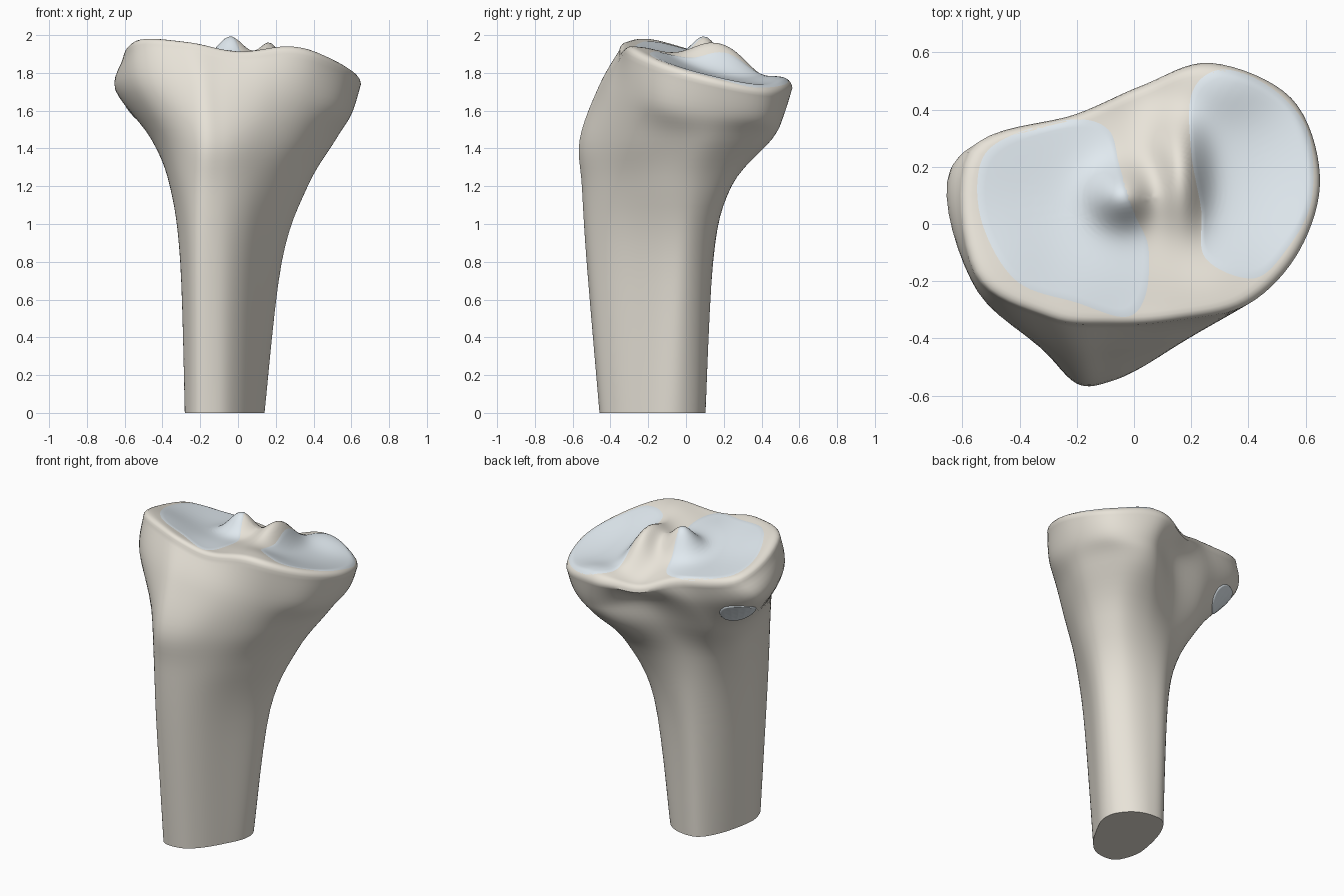
import bpy, math
from mathutils import Vector
from mathutils.bvhtree import BVHTree

if "Cube" in bpy.data.objects:
    bpy.data.objects.remove(bpy.data.objects["Cube"])

SUB = 8     # samples between outline landmarks


def catmull(a, b, c, d, t):
    return 0.5 * (2*b + (c - a)*t + (2*a - 5*b + 4*c - d)*t*t + (3*b - a - 3*c + d)*t**3)


def closed_spline(pts):
    n = len(pts)
    return [catmull(pts[i-1], pts[i], pts[(i+1) % n], pts[(i+2) % n], s / SUB)
            for i in range(n) for s in range(SUB)]


def pairs(flat):
    return [Vector((flat[i], flat[i+1], 0)) for i in range(0, len(flat), 2)]


# Height of the joint surface: tilted plane plus (x, y, spread x, spread y, height) bumps
BUMPS = [(-.28, .03, .20, .22, -.045), (.42, .17, .17, .22, -.04),    # two dishes
         (-.04, .10, .075, .07, .142), (.17, .15, .055, .12, .125),   # two spines
         (.00, -.38, .15, .16, -.05), (.03, .44, .11, .09, -.05),     # front and back notches
         (-.45, -.13, .12, .12, .02), (.26, -.20, .12, .10, .03),     # raised front edges
         (.30, .50, .13, .09, .04), (.13, .28, .06, .08, .04)]        # raised back edge


def plateau(x, y):
    z = 1.89 - .23*y - .09*x
    for bx, by, sx, sy, h in BUMPS:
        z += h * math.exp(-.5*(((x - bx)/sx)**2 + ((y - by)/sy)**2))
    return z


def make(name, verts, faces, colour, sharp=40):
    me = bpy.data.meshes.new(name)
    me.from_pydata([tuple(v) for v in verts], [], faces)
    ob = bpy.data.objects.new(name, me)
    bpy.context.collection.objects.link(ob)
    mat = bpy.data.materials.get(colour[0]) or bpy.data.materials.new(colour[0])
    mat.diffuse_color = colour[1]
    mat.use_nodes = True
    mat.node_tree.nodes["Principled BSDF"].inputs["Base Color"].default_value = mat.diffuse_color
    me.materials.append(mat)
    bpy.ops.object.select_all(action='DESELECT')
    ob.select_set(True)
    bpy.context.view_layer.objects.active = ob
    bpy.ops.object.shade_smooth_by_angle(angle=math.radians(sharp))
    return ob


def ring_faces(rings, n):
    return [(r*n + i, r*n + (i+1) % n, (r+1)*n + (i+1) % n, (r+1)*n + i)
            for r in range(rings - 1) for i in range(n)]


BONE = ("bone", (.81, .77, .69, 1))
CARTILAGE = ("cartilage", (.75, .82, .87, 1))

# Shaft cross-sections, 12 landmarks each, counter-clockwise from the front crest
shaft = [
    (lambda p: 0, [-.21, -.45, -.09, -.447, 0, -.375, .08, -.25, .135, -.13, .13, -.03,
                   .06, .06, -.04, .10, -.15, .085, -.23, -.04, -.28, -.25, -.265, -.37]),
    (lambda p: .8, [-.22, -.515, -.09, -.512, .02, -.43, .125, -.275, .215, -.11, .225, 0,
                    .14, .10, 0, .14, -.14, .125, -.25, -.01, -.305, -.22, -.28, -.40]),
    (lambda p: 1.2, [-.22, -.535, -.09, -.537, .06, -.45, .21, -.29, .34, -.09, .365, .07,
                     .28, .21, .10, .24, -.12, .185, -.28, .08, -.36, -.10, -.315, -.38]),
    (lambda p: 1.45, [-.22, -.54, -.08, -.545, .11, -.45, .33, -.27, .48, -.03, .515, .17,
                      .40, .40, .22, .45, -.05, .30, -.34, .21, -.46, .02, -.38, -.32]),
]
flare = (lambda p: 1.66 - .12*p.y - .10*p.x,
         [-.25, -.44, -.09, -.45, .15, -.405, .38, -.285, .55, -.10, .60, .17,
          .51, .42, .28, .515, .02, .385, -.30, .33, -.64, .17, -.535, -.25])
rim = (lambda p: plateau(p.x, p.y) - .04,
       [-.30, -.33, -.08, -.355, .15, -.34, .40, -.28, .58, -.09, .65, .17,
        .55, .44, .27, .563, .03, .485, -.20, .385, -.575, .255, -.56, -.17])

sections = []
for height, flat in shaft + [flare, rim]:
    loop = closed_spline(pairs(flat))
    for p in loop:
        p.z = height(p)
    sections.append(loop)
n = len(sections[0])

# Loft the wall between the sections
verts, rings = [], 0
last = len(sections) - 1
for k in range(last):
    a, b, c, d = (sections[min(max(k + o, 0), last)] for o in (-1, 0, 1, 2))
    for s in range(6):
        verts += [catmull(a[i], b[i], c[i], d[i], s / 6) for i in range(n)]
        rings += 1

# Rounded rim and joint surface as shrinking rings
centre = Vector((.06, .09, 0))
scales = [1, .993, .98, .96, .935] + [.9 * (1 - j/30) for j in range(30)]
for t in scales:
    edge = max(0, (t - .92) / .08)
    for p in sections[-1]:
        q = centre.lerp(Vector((p.x, p.y, 0)), t)
        q.z = plateau(q.x, q.y) - .04 * (1 - math.sqrt(max(0, 1 - edge**2)))
        verts.append(q)
    rings += 1
verts.append(Vector((centre.x, centre.y, plateau(centre.x, centre.y))))
faces = ring_faces(rings, n)
faces += [((rings-1)*n + i, (rings-1)*n + (i+1) % n, rings*n) for i in range(n)]
faces.append(tuple(reversed(range(n))))
bone = make("tibia_bone", verts, faces, BONE)
tree = BVHTree.FromPolygons(verts, faces)


# Cartilage: an outline filled with rings and draped onto the bone
def drape(name, flat, origin, normal, u, lift=.003):
    normal, u = Vector(normal).normalized(), Vector(u).normalized()
    v = normal.cross(u)
    loop = closed_spline(pairs(flat))
    mid = sum(loop, Vector()) / len(loop)
    out = []
    for t in [1 - j/24 for j in range(24)] + [0.0]:
        for p in loop if t > 0 else loop[:1]:
            q = mid.lerp(p, t)
            start = Vector(origin) + u*q.x + v*q.y
            hit = tree.ray_cast(start, -normal)[0] or start - normal
            out.append(hit + normal * (.0005 if len(out) < len(loop) else lift))
    m, r = len(loop), 24
    fs = ring_faces(r, m) + [((r-1)*m + i, (r-1)*m + (i+1) % m, r*m) for i in range(m)]
    make(name, out, fs, CARTILAGE, 60)


up, side = (0, 0, 1), (1, 0, 0)
drape("left_cartilage", [-.54, .20, -.53, 0, -.41, -.20, -.20, -.275, -.03, -.325, .04, -.25,
                         .05, -.08, .0, .04, -.05, .20, -.09, .33, -.22, .365, -.45, .30],
      (0, 0, 3), up, side)
drape("right_cartilage", [.25, -.12, .42, -.19, .54, -.08, .62, .08, .615, .30, .535, .43,
                          .40, .52, .28, .535, .20, .45, .20, .25, .235, .05],
      (0, 0, 3), up, side)

# Facet under the back left overhang
facet_normal = Vector((-.65, .65, -.45))
drape("fibula_facet", [.11, 0, .08, .065, 0, .09, -.08, .065, -.11, 0, -.08, -.065, 0, -.09, .08, -.065],
      Vector((-.52, .20, 1.59)) + facet_normal, facet_normal, (-1, -1, 0), .007)
